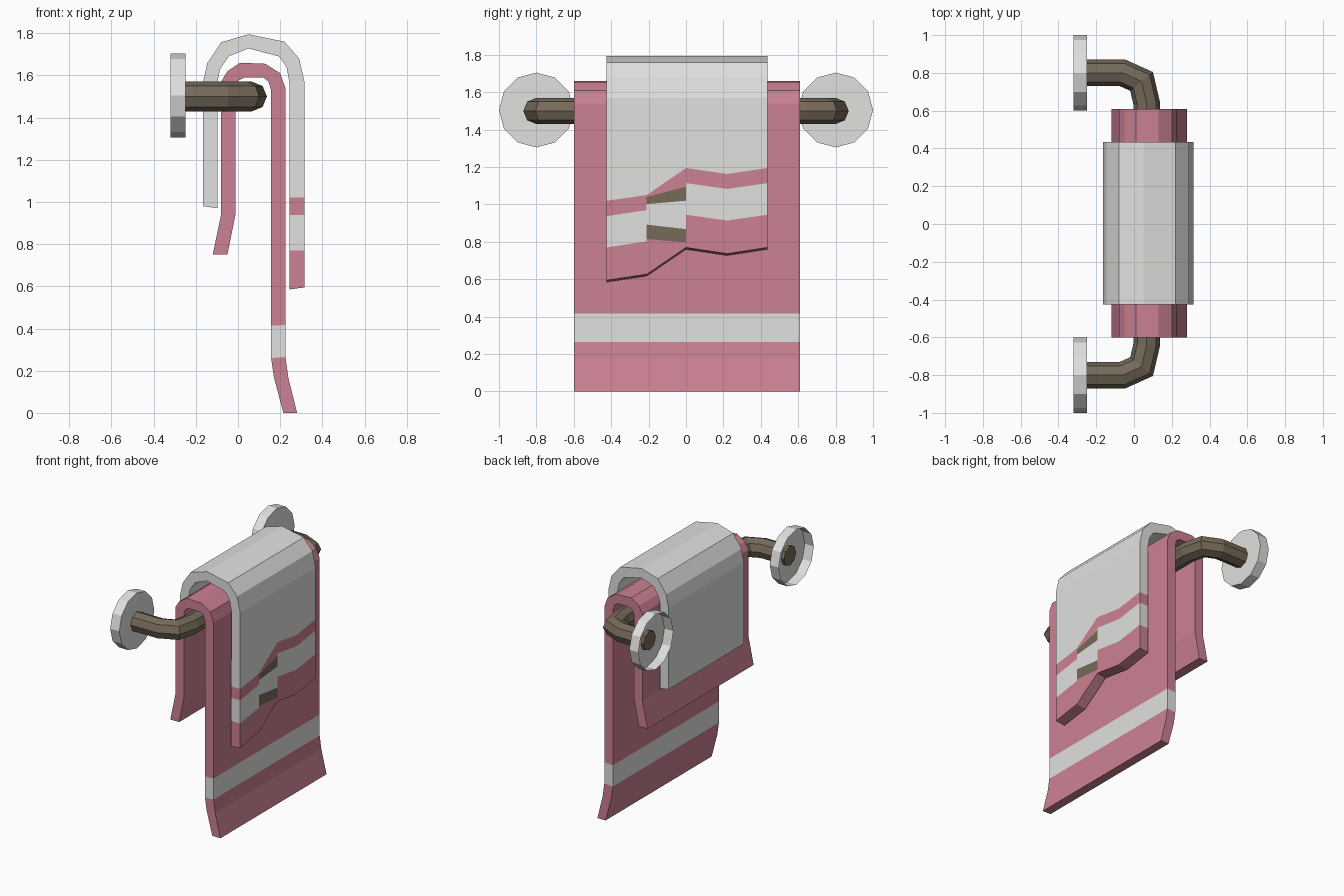
import bpy, bmesh, math
from mathutils import Vector

if "Cube" in bpy.data.objects:
    bpy.data.objects.remove(bpy.data.objects["Cube"])


def material(name, rgb):
    m = bpy.data.materials.new(name)
    m.diffuse_color = (*rgb, 1)
    m.use_nodes = True
    m.node_tree.nodes["Principled BSDF"].inputs["Base Color"].default_value = m.diffuse_color
    return m


PINK, LIGHT, BROWN = 0, 1, 2
MATS = [material("dusty_pink", (0.60, 0.22, 0.29)),
        material("light_grey", (0.75, 0.75, 0.74)),
        material("bronze_brown", (0.18, 0.145, 0.10))]


def finish(bm, name):
    bmesh.ops.remove_doubles(bm, verts=bm.verts, dist=1e-4)
    me = bpy.data.meshes.new(name)
    bm.to_mesh(me)
    bm.free()
    for m in MATS:
        me.materials.append(m)
    ob = bpy.data.objects.new(name, me)
    bpy.context.collection.objects.link(ob)
    return ob


def drape(name, columns):
    """Thick folded cloth. Each column: y0, y1, rows0, rows1, colours.
    A row is ((outer x, z), (inner x, z)), running from back hem to front hem."""
    bm = bmesh.new()
    for k, (y0, y1, rows0, rows1, cols) in enumerate(columns):
        def pts(rows, y, side):
            return [bm.verts.new((r[side][0], y, r[side][1])) for r in rows]
        oL, iL = pts(rows0, y0, 0), pts(rows0, y0, 1)
        oR, iR = pts(rows1, y1, 0), pts(rows1, y1, 1)

        def face(vs, c):
            bm.faces.new(vs).material_index = c
        for i, c in enumerate(cols):
            j = i + 1
            face((oL[i], oL[j], oR[j], oR[i]), c)
            face((iL[i], iR[i], iR[j], iL[j]), c)
            if k == 0:
                face((oL[i], iL[i], iL[j], oL[j]), c)
            if k == len(columns) - 1:
                face((oR[i], oR[j], iR[j], iR[i]), c)
        face((oL[0], oR[0], iR[0], iL[0]), cols[0])
        face((oL[-1], iL[-1], iR[-1], oR[-1]), cols[-1])
    return finish(bm, name)


# large pink towel with one stripe
rows = [((-0.12, 0.75), (-0.05, 0.75)), ((-0.08, 0.94), (-0.012, 0.94)),
        ((-0.08, 1.57), (-0.012, 1.55)), ((-0.05, 1.62), (0.0, 1.575)),
        ((0.01, 1.66), (0.03, 1.59)), ((0.13, 1.655), (0.12, 1.59)),
        ((0.20, 1.61), (0.145, 1.57)), ((0.225, 1.54), (0.157, 1.53)),
        ((0.225, 0.417), (0.157, 0.413)), ((0.225, 0.265), (0.157, 0.26)),
        ((0.238, 0.17), (0.17, 0.17)), ((0.28, 0.0), (0.215, 0.0))]
drape("large_towel", [(-0.60, 0.61, rows, rows, [PINK] * 8 + [LIGHT] + [PINK] * 2)])

# small light towel, front flap has rumpled bands
top = [((-0.165, 0.98), (-0.097, 0.97)), ((-0.165, 1.57), (-0.097, 1.57)),
       ((-0.145, 1.66), (-0.085, 1.63)), ((-0.08, 1.757), (-0.045, 1.69)),
       ((0.05, 1.795), (0.05, 1.728)), ((0.22, 1.76), (0.195, 1.69)),
       ((0.29, 1.68), (0.23, 1.64)), ((0.315, 1.57), (0.245, 1.56))]


def flap(*zs):
    return top + [((0.315, z), (0.243, z - 0.01 * (z == zs[-1]))) for z in zs]


bands = [LIGHT] * 8 + [PINK, LIGHT, PINK]
odd_bands = [LIGHT] * 8 + [PINK, BROWN, LIGHT, BROWN, PINK]
high, low = flap(1.195, 1.114, 0.945, 0.77), flap(1.163, 1.083, 0.914, 0.737)
drape("small_towel", [
    (-0.425, -0.21, flap(1.02, 0.937, 0.77, 0.595), flap(1.05, 0.97, 0.803, 0.627), bands),
    (-0.21, 0.0, flap(1.05, 1.04, 1.002, 0.892, 0.815, 0.627),
     flap(1.195, 1.095, 1.02, 0.868, 0.797, 0.77), odd_bands),
    (0.0, 0.22, high, low, bands),
    (0.22, 0.435, low, high, bands)])

# rail bar: eight-sided tube swept along a U path
half = [(-0.27, -0.8), (-0.06, -0.8), (0.04, -0.755), (0.067, -0.64)]
path = [Vector((x, y, 1.5)) for x, y in half]
path += [Vector((p.x, -p.y, p.z)) for p in reversed(path)]
bm = bmesh.new()
rings = []
for i, p in enumerate(path):
    a = (p - path[i - 1]).normalized() if i else None
    b = (path[i + 1] - p).normalized() if i < len(path) - 1 else a
    a = a or b
    t = (a + b).normalized()
    side = Vector((t.y, -t.x, 0)) / t.dot(a)
    rings.append([bm.verts.new(p + 0.07 * (side * math.cos(q * math.pi / 4)
                  + Vector((0, 0, math.sin(q * math.pi / 4))))) for q in range(8)])
for r, s in zip(rings, rings[1:]):
    for q in range(8):
        bm.faces.new((r[q], r[q - 1], s[q - 1], s[q]))
bm.faces.new(rings[0])
bm.faces.new(rings[-1])
bmesh.ops.recalc_face_normals(bm, faces=bm.faces)
for f in bm.faces:
    f.material_index = BROWN
finish(bm, "rail_bar")

# wall flanges: shallow twelve-sided cups, open at the wall
for name, y in (("front_flange", -0.8), ("rear_flange", 0.8)):
    bm = bmesh.new()
    ring = [[bm.verts.new((x, y + 0.2 * math.cos(k * math.pi / 6),
                           1.505 + 0.2 * math.sin(k * math.pi / 6))) for k in range(12)]
            for x in (-0.32, -0.248)]
    bm.faces.new(ring[1])
    for k in range(12):
        bm.faces.new((ring[0][k - 1], ring[0][k], ring[1][k], ring[1][k - 1]))
    for f in bm.faces:
        f.material_index = LIGHT
    finish(bm, name)
